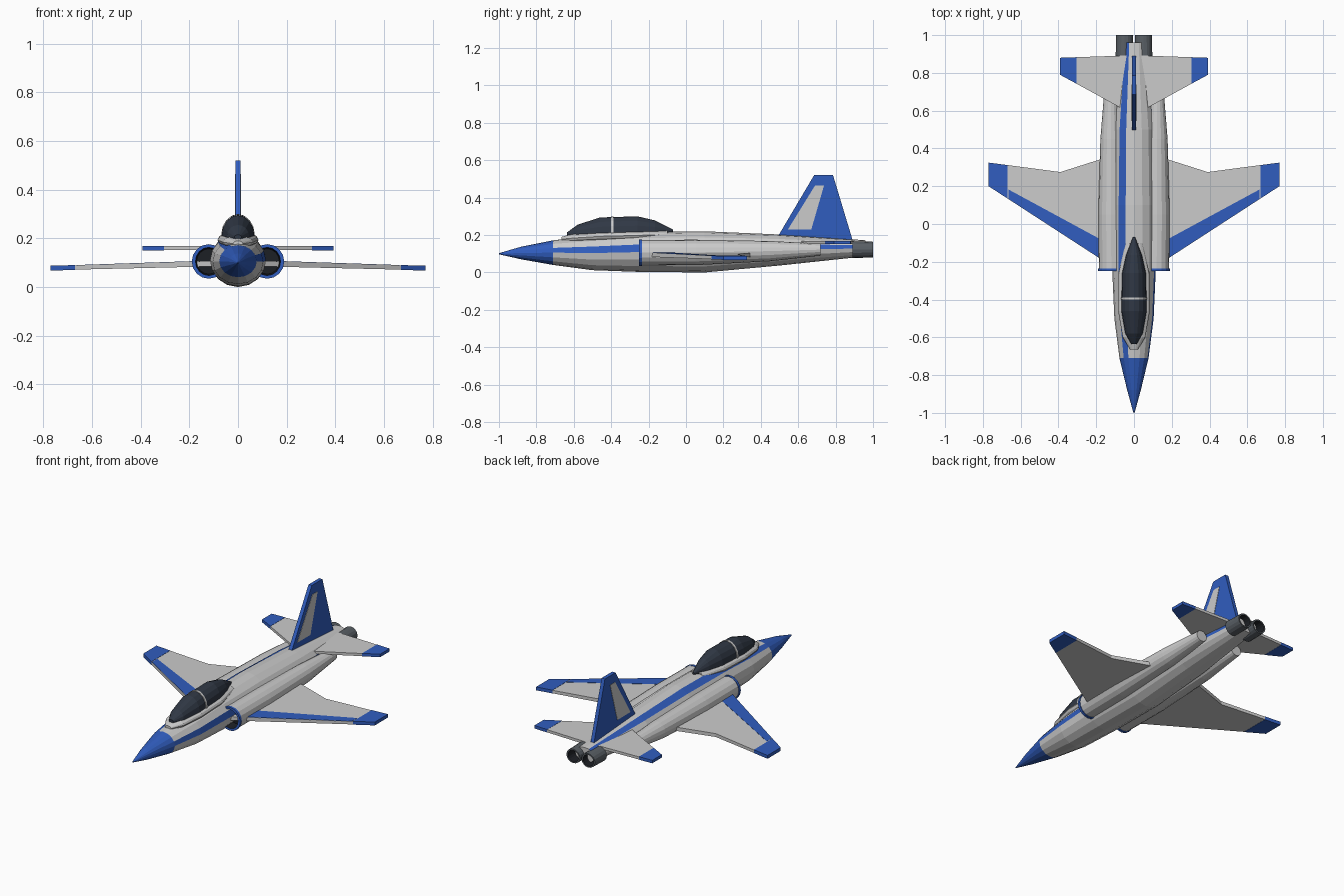
import bpy, bmesh
from math import cos, sin, tau

if "Cube" in bpy.data.objects:
    bpy.data.objects.remove(bpy.data.objects["Cube"])


def material(name, rgb):
    m = bpy.data.materials.new(name)
    m.diffuse_color = (*rgb, 1)
    m.use_nodes = True
    m.node_tree.nodes["Principled BSDF"].inputs["Base Color"].default_value = m.diffuse_color
    return m


WHITE = material("light_grey", (0.72, 0.72, 0.73))
BLUE = material("blue", (0.03, 0.11, 0.52))
GLASS = material("dark_glass", (0.03, 0.04, 0.06))
METAL = material("dark_metal", (0.10, 0.115, 0.13))
BLACK = material("black", (0.012, 0.014, 0.018))


def finish(name, bm, mats, mirror=False):
    bmesh.ops.recalc_face_normals(bm, faces=bm.faces)
    me = bpy.data.meshes.new(name)
    bm.to_mesh(me)
    bm.free()
    for m in mats:
        me.materials.append(m)
    ob = bpy.data.objects.new(name, me)
    bpy.context.collection.objects.link(ob)
    if mirror:
        ob.modifiers.new("mirror", 'MIRROR').use_mirror_merge = False
    return ob


def loft(name, rings, mats, pick=lambda seg, side: 0, n=16, mirror=False):
    """Skin elliptical rings (y, cx, cz, rx, rz); segment -1 is the first cap."""
    bm = bmesh.new()
    loops = [[bm.verts.new((cx + rx * cos(tau * i / n), y, cz + rz * sin(tau * i / n)))
              for i in range(n)] for y, cx, cz, rx, rz in rings]
    for s, (a, b) in enumerate(zip(loops, loops[1:])):
        for i in range(n):
            j = (i + 1) % n
            bm.faces.new((a[i], a[j], b[j], b[i])).material_index = pick(s, i)
    bm.faces.new(loops[0]).material_index = pick(-1, 0)
    bm.faces.new(loops[-1]).material_index = pick(len(rings) - 1, 0)
    return finish(name, bm, mats, mirror)


def slab(name, outline, mat, low, high, mirror=False):
    """Solid between two surfaces, each a function from an outline point to xyz."""
    bm = bmesh.new()
    a = [bm.verts.new(low(*p)) for p in outline]
    b = [bm.verts.new(high(*p)) for p in outline]
    bm.faces.new(a)
    bm.faces.new(b)
    for i in range(len(a)):
        j = (i + 1) % len(a)
        bm.faces.new((a[i], a[j], b[j], b[i]))
    return finish(name, bm, [mat], mirror)


# Fuselage with blue nose and two painted side stripes: y, half width, bottom, top
hull = [(-1, .003, .097, .103), (-.88, .036, .070, .138), (-.71, .077, .040, .172),
        (-.5, .104, .012, .195), (-.25, .115, .003, .215), (.1, .115, 0, .22),
        (.5, .108, .037, .203), (.96, .066, .086, .172)]
loft("fuselage", [(y, 0, (b + t) / 2, w, (t - b) / 2) for y, w, b, t in hull], [WHITE, BLUE],
     lambda s, i: int(s < 2 or (s < 7 and i in (0, 5))))

# Canopy, its sill and the frame hoop
glass = [(-.635, .015, .205, .010), (-.58, .046, .207, .048), (-.46, .067, .213, .081),
         (-.26, .063, .219, .081), (-.165, .042, .222, .056), (-.07, .006, .224, .006)]
loft("canopy", [(y, 0, z, w, h) for y, w, z, h in glass], [GLASS])
sill = [(-.665, .02, .178, .012), (-.6, .06, .184, .026), (-.46, .084, .193, .031),
        (-.26, .082, .198, .030), (-.1, .045, .203, .022)]
loft("canopy_sill", [(y, 0, z, w, h) for y, w, z, h in sill], [WHITE])
loft("canopy_frame", [(y, 0, .215, .069, .084) for y in (-.401, -.388)], [WHITE])

# Side intakes: dark duct, blue lip, tapering body
loft("intake_nacelle", [(-.19, .12, .105, .05, .052), (-.25, .12, .105, .055, .058),
                        (-.25, .12, .105, .070, .071), (-.235, .12, .105, .070, .071),
                        (-.235, .12, .106, .066, .068), (.05, .122, .107, .067, .068),
                        (.45, .122, .114, .056, .054), (.72, .122, .122, .034, .032)],
     [WHITE, BLUE, BLACK], lambda s, i: 2 if s < 1 else 1 if s < 4 else 0, mirror=True)

# Twin exhaust nozzles with hollow ends
loft("exhaust_nozzle", [(.94, .05, .122, .033, .031), (1, .05, .122, .036, .034),
                        (1, .05, .122, .045, .042), (.89, .05, .122, .047, .045)],
     [METAL, BLACK], lambda s, i: int(s < 1), mirror=True)


# Wings sag slightly toward the tips
def wing_at(offset, taper=0.0):
    return lambda x, y: (x, y, .099 - .028 * x + offset * (1 - taper * x))


slab("wing", [(.1, -.235), (.67, .135), (.67, .312), (.39, .275), (.1, .367)], WHITE,
     wing_at(-.012, .4), wing_at(.012, .4), True)
slab("wing_tip", [(.67, .135), (.77, .2), (.77, .325), (.67, .312)], BLUE,
     wing_at(-.01), wing_at(.01), True)
slab("wing_leading_stripe", [(.17, -.188), (.665, .133), (.665, .183), (.17, -.085)], BLUE,
     wing_at(.004), wing_at(.0135, .4), True)


# Tailplanes
def flat(z):
    return lambda x, y: (x, y, z)


slab("tailplane", [(.04, .598), (.305, .743), (.305, .883), (.04, .892)], WHITE,
     flat(.152), flat(.168), True)
slab("tailplane_tip", [(.305, .743), (.392, .79), (.392, .88), (.305, .883)], BLUE,
     flat(.151), flat(.169), True)


# Tail fin with a light panel on both sides
def upright(x):
    return lambda y, z: (x, y, z)


slab("tail_fin", [(.49, .19), (.685, .52), (.786, .52), (.893, .165)], BLUE,
     upright(-.011), upright(.011))
slab("fin_panel", [(.545, .23), (.69, .465), (.738, .465), (.67, .23)], WHITE,
     upright(-.013), upright(.013))
